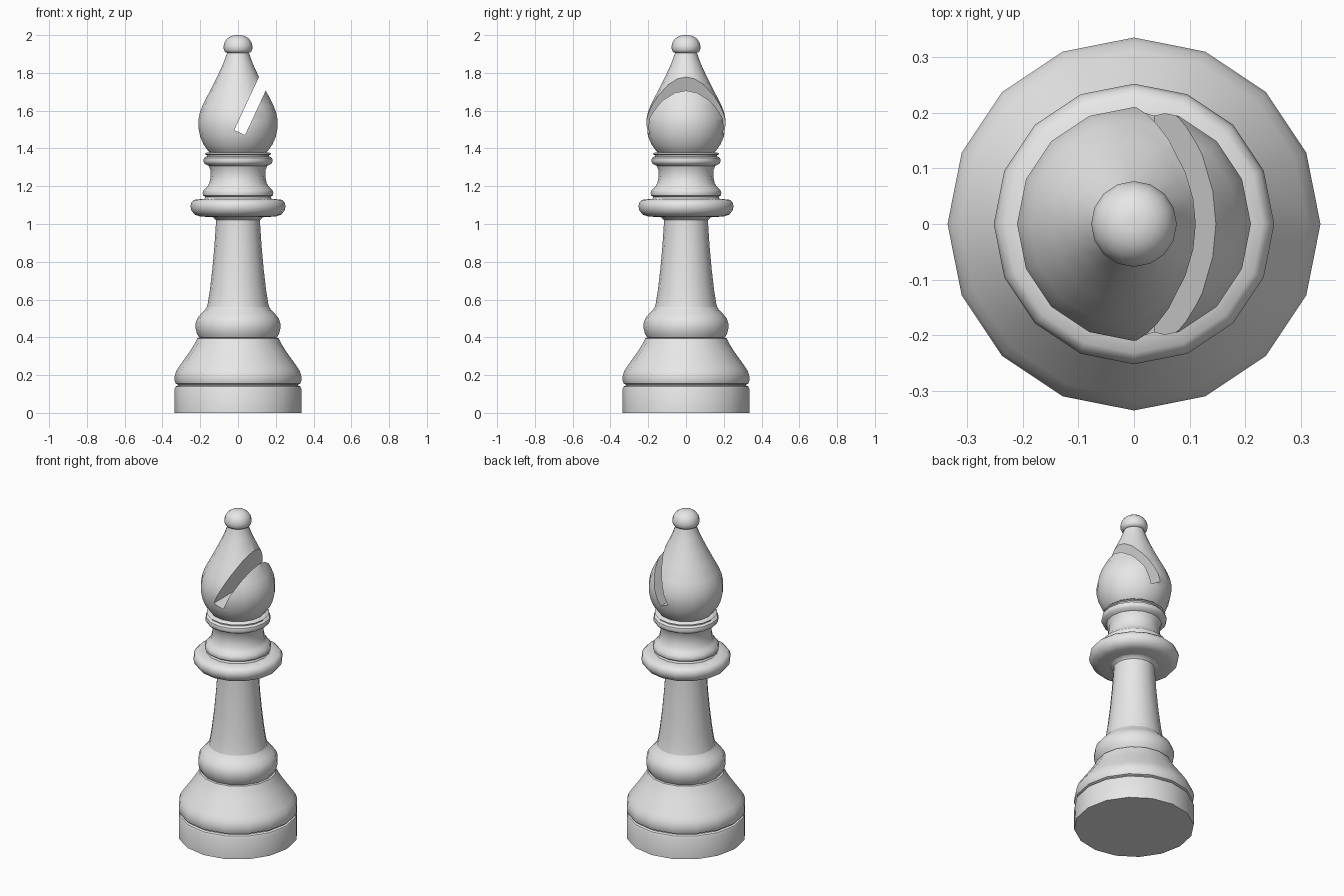
import bpy
import bmesh
import math
from mathutils import Matrix, Vector

SIDES = 16

default_cube = bpy.data.objects.get("Cube")
if default_cube:
    bpy.data.objects.remove(default_cube, do_unlink=True)

# One plain colour for the whole piece
grey = bpy.data.materials.new("light grey")
grey.use_nodes = True
colour = (0.8, 0.8, 0.8, 1)
grey.diffuse_color = colour
grey.node_tree.nodes["Principled BSDF"].inputs["Base Color"].default_value = colour


def add_object(name, bm):
    mesh = bpy.data.meshes.new(name)
    bm.to_mesh(mesh)
    bm.free()
    obj = bpy.data.objects.new(name, mesh)
    bpy.context.collection.objects.link(obj)
    return obj


def select_only(obj):
    bpy.ops.object.select_all(action="DESELECT")
    obj.select_set(True)
    bpy.context.view_layer.objects.active = obj


def turned_part(name, profile):
    """Closed solid of revolution from (radius, height) points, bottom to top."""
    bm = bmesh.new()
    rings = []
    for radius, height in profile:
        angles = [math.tau * i / SIDES for i in range(SIDES)]
        rings.append([bm.verts.new((radius * math.cos(a), radius * math.sin(a), height))
                      for a in angles])
    for low, high in zip(rings, rings[1:]):
        for i in range(SIDES):
            j = (i + 1) % SIDES
            bm.faces.new((low[i], low[j], high[j], high[i]))
    bm.faces.new(list(reversed(rings[0])))
    bm.faces.new(rings[-1])
    obj = add_object(name, bm)
    obj.data.materials.append(grey)
    return obj


# Foot: plain drum, groove, then a shoulder sweeping inward
base = turned_part("base", [
    (.335, 0), (.335, .13), (.33, .14), (.318, .145), (.318, .15), (.33, .155),
    (.335, .17), (.335, .195), (.328, .22), (.312, .245), (.255, .325),
    (.23, .365), (.215, .395), (.19, .4)])

# Rounded ring above the foot
lower_ring = turned_part("lower_ring", [
    (.18, .39), (.205, .398), (.218, .42), (.225, .45), (.224, .475),
    (.216, .5), (.195, .525), (.175, .545), (.165, .56)])

# Tapering stem flaring under the collar
stem = turned_part("stem", [
    (.17, .54), (.16, .58), (.149, .65), (.136, .76), (.125, .88),
    (.117, 1), (.117, 1.02), (.13, 1.035), (.17, 1.042)])

# Wide collar
collar = turned_part("collar", [
    (.12, 1.035), (.2, 1.04), (.23, 1.05), (.247, 1.072), (.252, 1.095),
    (.246, 1.115), (.232, 1.128), (.185, 1.133)])

# Waisted neck between two thin rings
neck = turned_part("neck", [
    (.18, 1.13), (.173, 1.143), (.185, 1.152), (.187, 1.165), (.182, 1.18),
    (.165, 1.195), (.152, 1.215), (.145, 1.25), (.146, 1.285), (.155, 1.308),
    (.178, 1.32), (.184, 1.333), (.18, 1.35), (.165, 1.358), (.165, 1.365),
    (.176, 1.37), (.168, 1.377), (.15, 1.38)])

# Drop-shaped head
head = turned_part("head", [
    (.14, 1.37), (.157, 1.385), (.182, 1.42), (.2, 1.462), (.21, 1.51),
    (.21, 1.55), (.202, 1.59), (.187, 1.63), (.148, 1.705), (.111, 1.778),
    (.078, 1.85), (.058, 1.905), (.055, 1.92)])

# Round finial
finial = turned_part("finial", [
    (.055, 1.905), (.068, 1.91), (.075, 1.922), (.077, 1.94), (.071, 1.962),
    (.059, 1.98), (.041, 1.993), (.022, 1.999), (.01, 2)])

# Slanted slot sawn through the head, open toward its left
slot_width, slot_length = .063, .7
bm = bmesh.new()
bmesh.ops.create_cube(bm, size=1)
bmesh.ops.scale(bm, verts=bm.verts, vec=(slot_width, 1, slot_length))
bmesh.ops.translate(bm, verts=bm.verts, vec=(0, 0, slot_length / 2))
slant = Matrix.Rotation(math.radians(25), 4, "Y")
bmesh.ops.transform(bm, verts=bm.verts,
                    matrix=Matrix.Translation(Vector((.0085, 0, 1.484))) @ slant)
cutter = add_object("slot_cutter", bm)
cutter.hide_render = True

cut = head.modifiers.new("slot", "BOOLEAN")
cut.operation = "DIFFERENCE"
cut.solver = "EXACT"
cut.object = cutter
select_only(head)
bpy.ops.object.modifier_apply(modifier=cut.name)
bpy.data.objects.remove(cutter, do_unlink=True)

# Smooth turned surfaces with crisp creases
for part in (base, lower_ring, stem, collar, neck, head, finial):
    select_only(part)
    bpy.ops.object.shade_smooth_by_angle(angle=math.radians(40))
